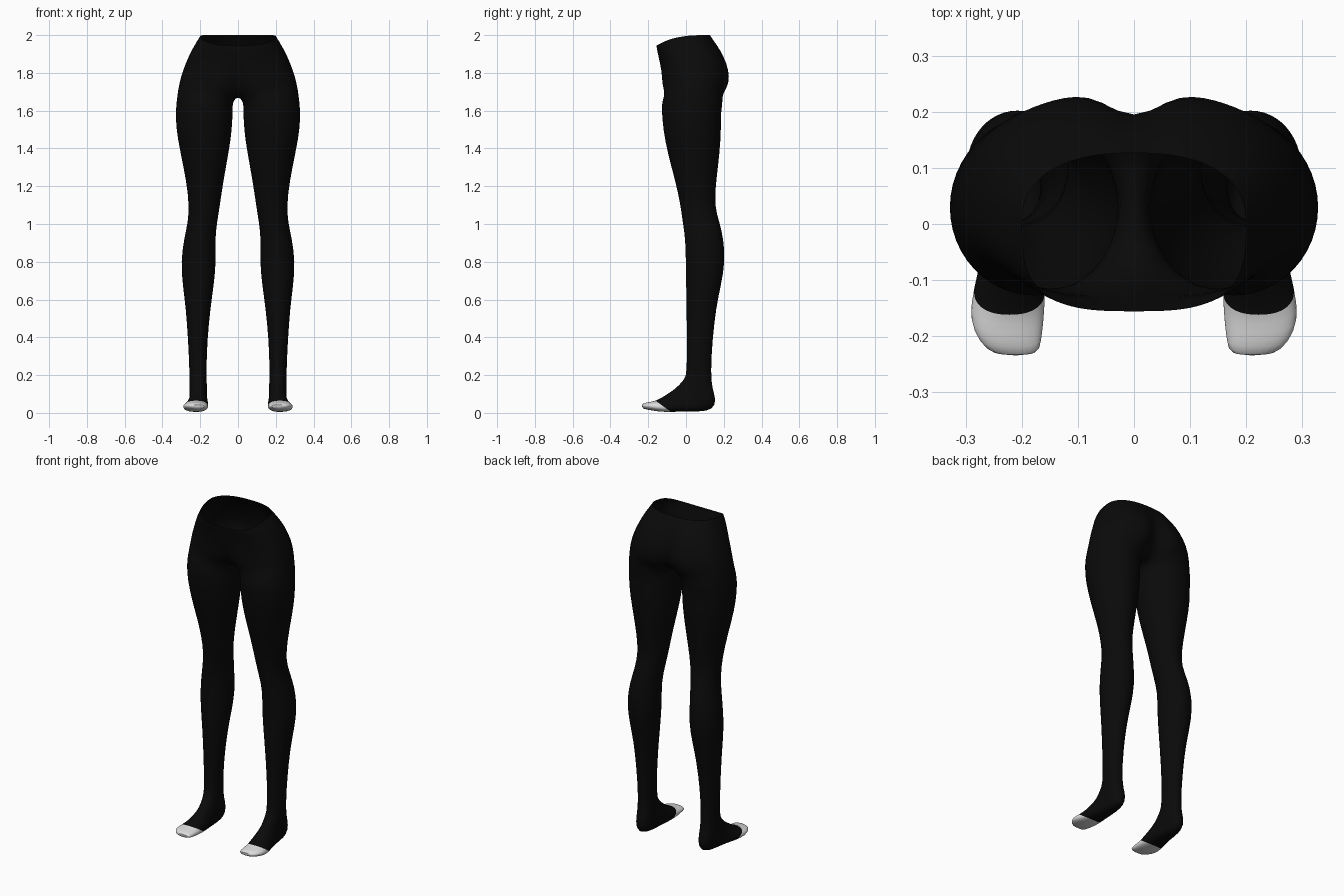
import bpy
import bmesh
from math import sin, cos, pi, radians

default_cube = bpy.data.objects.get("Cube")
if default_cube:
    bpy.data.objects.remove(default_cube, do_unlink=True)


def make_material(name, value):
    material = bpy.data.materials.new(name)
    material.use_nodes = True
    colour = (value, value, value, 1.0)
    material.diffuse_color = colour
    shader = material.node_tree.nodes["Principled BSDF"]
    shader.inputs["Base Color"].default_value = colour
    shader.inputs["Roughness"].default_value = 0.8
    return material


black_fabric = make_material("black fabric", 0.003)
pale_toe = make_material("pale toe", 0.72)

SIDES = 24        # points around each leg
INNER = 2         # points either side of the innermost one that meet the crotch


def signed_power(value, exponent):
    return abs(value) ** exponent * (1 if value >= 0 else -1)


def leg_ring(bm, inner_x, outer_x, front, back, roundness=2.0):
    """Closed ring spanning a front point and a back point, both given as (y, z)."""
    ring = []
    for i in range(SIDES):
        angle = pi + 2 * pi * i / SIDES
        across = signed_power(cos(angle), 2 / roundness)
        along = signed_power(sin(angle), 2 / roundness)
        x = (inner_x + outer_x) / 2 + across * (outer_x - inner_x) / 2
        y = (front[0] + back[0]) / 2 + along * (back[0] - front[0]) / 2
        z = (front[1] + back[1]) / 2 + along * (back[1] - front[1]) / 2
        ring.append(bm.verts.new((x, y, z)))
    return ring


def hip_ring(bm, count, z, width, front, back, front_dent, back_dent, rim):
    """Half ring from the front centre round the hip to the back centre."""
    ring = []
    middle = 0.03 * (1 - rim)
    for i in range(count):
        angle = -pi / 2 + pi * i / (count - 1)
        is_front = angle < 0
        power = 2 / (2.3 + (0.8 * rim if is_front else 0.1))
        x = 0 if i in (0, count - 1) else width * cos(angle) ** power
        reach = abs(sin(angle)) ** power
        crease = max(0, 1 - x / 0.11) ** 2
        if is_front:
            y = middle - (middle - front) * reach + front_dent * crease
        else:
            y = middle + (back - middle) * reach - back_dent * crease
        # The waistband dips towards the front
        dip = 0.055 * rim * max(0, (0.12 - y) / 0.275) ** 3
        ring.append(bm.verts.new((x, y, z - dip)))
    return ring


def skin(bm, upper, lower, closed, material_index=0):
    count = len(upper)
    for i in range(count if closed else count - 1):
        j = (i + 1) % count
        face = bm.faces.new((upper[i], upper[j], lower[j], lower[i]))
        face.material_index = material_index


# Leg sections: height, inner x, outer x, front y, back y
LEG = [
    (1.65, 0.028, 0.326, -0.13, 0.198),
    (1.60, 0.027, 0.331, -0.13, 0.186),
    (1.50, 0.03, 0.329, -0.122, 0.187),
    (1.38, 0.048, 0.306, -0.10, 0.18),
    (1.22, 0.078, 0.273, -0.055, 0.16),
    (1.10, 0.095, 0.26, -0.03, 0.15),
    (1.01, 0.11, 0.265, -0.018, 0.178),
    (0.92, 0.121, 0.287, -0.004, 0.20),
    (0.80, 0.115, 0.303, -0.002, 0.208),
    (0.68, 0.127, 0.294, 0.0, 0.187),
    (0.56, 0.145, 0.277, 0.002, 0.16),
    (0.38, 0.163, 0.264, 0.005, 0.14),
    (0.21, 0.167, 0.257, 0.004, 0.131),
]

# Foot sections: inner x, outer x, top (y, z), sole or heel (y, z)
FOOT = [
    (0.165, 0.257, (-0.008, 0.18), (0.14, 0.125)),
    (0.163, 0.257, (-0.035, 0.15), (0.161, 0.07)),
    (0.163, 0.257, (-0.06, 0.127), (0.145, 0.015)),
    (0.16, 0.262, (-0.09, 0.106), (0.07, 0.006)),
    (0.157, 0.272, (-0.13, 0.08), (-0.01, 0.008)),
    (0.158, 0.287, (-0.162, 0.063), (-0.08, 0.004)),
    (0.16, 0.294, (-0.195, 0.058), (-0.14, 0.006)),
    (0.165, 0.277, (-0.22, 0.053), (-0.195, 0.015)),
    (0.17, 0.25, (-0.237, 0.043), (-0.233, 0.023)),
]
TOE_START = 6

# Hip sections: height, half width, front, back, front dent, back dent, rim weight
HIPS = [
    (1.71, 0.318, -0.132, 0.228, 0.05, 0.075, 0),
    (1.78, 0.303, -0.133, 0.241, 0.018, 0.058, 0),
    (1.85, 0.278, -0.138, 0.225, 0, 0.04, 0.1),
    (1.92, 0.247, -0.148, 0.19, 0, 0.02, 0.4),
    (1.97, 0.218, -0.155, 0.152, 0, 0.008, 0.8),
    (2.00, 0.20, -0.156, 0.127, 0, 0, 1),
]

bm = bmesh.new()

# Leg and foot as one continuous tube
rings = [leg_ring(bm, x0, x1, (y0, z), (y1, z)) for z, x0, x1, y0, y1 in LEG]
rings += [leg_ring(bm, x0, x1, top, sole, 2.3) for x0, x1, top, sole in FOOT]
first_toe = len(LEG) + TOE_START
for number in range(1, len(rings)):
    skin(bm, rings[number - 1], rings[number], True, int(number >= first_toe))
toe_cap = bm.faces.new(rings[-1])
toe_cap.material_index = 1

# Crotch strip joining the inner thigh to the centre plane
thigh = rings[0]
inner_points = [thigh[i] for i in range(-INNER, INNER + 1)]
centre_points = [bm.verts.new((0, v.co.y, 1.678)) for v in inner_points]
skin(bm, centre_points, inner_points, False)

# Hips, open at the waist; the lowest half ring borrows the thigh points.
# Inner points run from back to front because the ring starts facing inwards.
outer_points = [thigh[i] for i in range(INNER, SIDES - INNER + 1)]
previous = [centre_points[-1]] + outer_points + [centre_points[0]]
if previous[0].co.y > previous[-1].co.y:
    previous.reverse()
for section in HIPS:
    ring = hip_ring(bm, len(previous), *section)
    skin(bm, ring, previous, False)
    previous = ring

bmesh.ops.recalc_face_normals(bm, faces=bm.faces)
# Make sure the open shell faces outwards, judged by the hip side
bm.faces.ensure_lookup_table()
side_face = max(bm.faces, key=lambda f: f.calc_center_median().x)
if side_face.normal.x < 0:
    bmesh.ops.reverse_faces(bm, faces=bm.faces)

mesh = bpy.data.meshes.new("leggings")
bm.to_mesh(mesh)
bm.free()
mesh.materials.append(black_fabric)
mesh.materials.append(pale_toe)

leggings = bpy.data.objects.new("leggings", mesh)
bpy.context.collection.objects.link(leggings)

# Second leg by mirroring, then a light smoothing
mirror = leggings.modifiers.new("mirror", "MIRROR")
mirror.use_axis = (True, False, False)
mirror.use_clip = True
mirror.merge_threshold = 0.001
smooth = leggings.modifiers.new("smooth", "SUBSURF")
smooth.levels = smooth.render_levels = 1

bpy.context.view_layer.objects.active = leggings
leggings.select_set(True)
bpy.ops.object.shade_smooth_by_angle(angle=radians(60))
